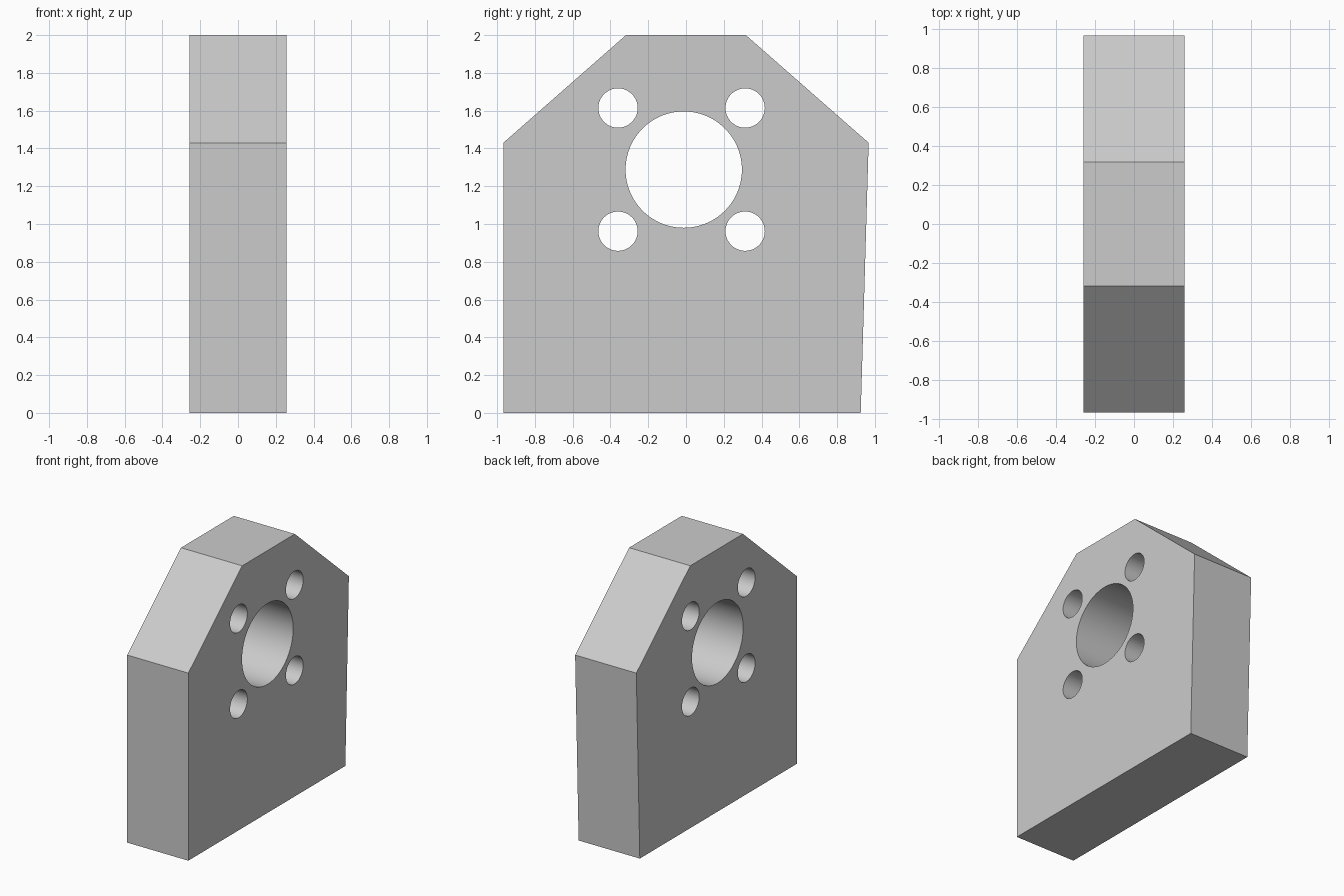
import bpy, bmesh
from math import pi, radians
from mathutils import Matrix

if "Cube" in bpy.data.objects:
    bpy.data.objects.remove(bpy.data.objects["Cube"])

HALF = 0.258  # half thickness along x


def make_object(name, bm):
    bmesh.ops.recalc_face_normals(bm, faces=bm.faces[:])
    mesh = bpy.data.meshes.new(name)
    bm.to_mesh(mesh)
    bm.free()
    obj = bpy.data.objects.new(name, mesh)
    bpy.context.collection.objects.link(obj)
    return obj


# Plate: clipped-corner outline (y, z) with one slightly tapered side
outline = [(-0.967, 0), (0.925, 0), (0.967, 1.43),
           (0.317, 2), (-0.318, 2), (-0.967, 1.43)]
bm = bmesh.new()
left = [bm.verts.new((-HALF, y, z)) for y, z in outline]
right = [bm.verts.new((HALF, y, z)) for y, z in outline]
bm.faces.new(left)
bm.faces.new(right)
for i in range(len(outline)):
    j = (i + 1) % len(outline)
    bm.faces.new((left[i], left[j], right[j], right[i]))
plate = make_object("mounting_plate", bm)

# Hole cutters: central bore and four bolt holes
holes = [(-0.012, 1.288, 0.308, 96)]
holes += [(y, z, 0.104, 64) for y in (-0.36, 0.313) for z in (0.962, 1.614)]
bm = bmesh.new()
for y, z, r, sides in holes:
    bmesh.ops.create_cone(
        bm, cap_ends=True, segments=sides, radius1=r, radius2=r, depth=1,
        matrix=Matrix.Translation((0, y, z)) @ Matrix.Rotation(pi / 2, 4, 'Y'))
cutter = make_object("hole_cutter", bm)
cutter.hide_render = True

# Cut the holes through the plate
cut = plate.modifiers.new("holes", 'BOOLEAN')
cut.operation = 'DIFFERENCE'
cut.solver = 'EXACT'
cut.object = cutter
bpy.context.view_layer.objects.active = plate
plate.select_set(True)
bpy.ops.object.modifier_apply(modifier=cut.name)
bpy.data.objects.remove(cutter)

# Smooth bores, sharp plate edges
bpy.ops.object.shade_smooth_by_angle(angle=radians(30))
